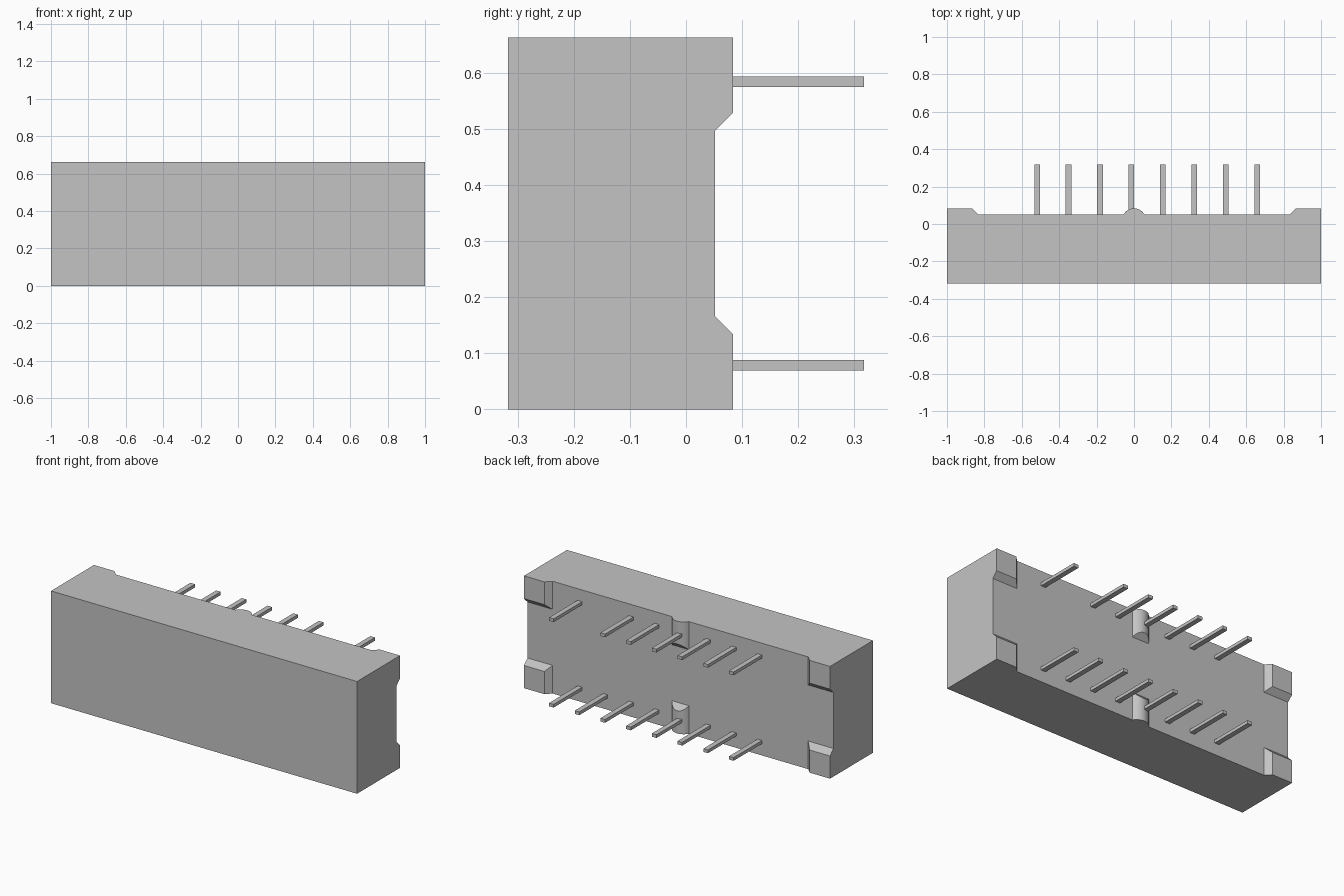
import bpy, bmesh, math
from mathutils import Matrix, Vector

cube = bpy.data.objects.get("Cube")
if cube:
    bpy.data.objects.remove(cube, do_unlink=True)

HEIGHT, FRONT, WALL, FOOT, TIP = 0.663, -0.317, 0.052, 0.084, 0.317
MID = HEIGHT / 2
RISE = FOOT - WALL      # standoff height, also the 45 degree chamfer
REACH = 0.166           # standoff length up or down the wall

grey = bpy.data.materials.new("Light grey")
grey.use_nodes = True
colour = (0.55, 0.55, 0.55, 1)
grey.diffuse_color = colour
grey.node_tree.nodes["Principled BSDF"].inputs["Base Color"].default_value = colour


def finish(name, bm, mirror=None):
    """Make an object centred at mid height, optionally mirrored."""
    bmesh.ops.recalc_face_normals(bm, faces=bm.faces)
    bmesh.ops.translate(bm, verts=bm.verts, vec=(0, 0, -MID))
    mesh = bpy.data.meshes.new(name)
    bm.to_mesh(mesh)
    bm.free()
    mesh.materials.append(grey)
    obj = bpy.data.objects.new(name, mesh)
    obj.location.z = MID
    bpy.context.collection.objects.link(obj)
    if mirror:
        mod = obj.modifiers.new("Mirror", "MIRROR")
        mod.use_axis = mirror
        mod.use_mirror_merge = False
    return obj


def add_box(bm, low, high):
    low, high = Vector(low), Vector(high)
    matrix = Matrix.Translation((low + high) / 2) @ Matrix.Diagonal((*(high - low), 1))
    return bmesh.ops.create_cube(bm, size=1, matrix=matrix)["verts"]


# Housing block
bm = bmesh.new()
add_box(bm, (-1, FRONT, 0), (1, WALL, HEIGHT))
finish("housing", bm)

# Corner standoffs, chamfered on the two inner sides
bm = bmesh.new()
for v in add_box(bm, (0.835, WALL, 0), (1, FOOT, REACH)):
    if v.co.y > WALL + 0.01:
        if v.co.x < 0.9:
            v.co.x += RISE
        if v.co.z > 0.1:
            v.co.z -= RISE
finish("corner_standoffs", bm, (True, False, True))

# Rounded centre standoffs with a sloping inner end
bm = bmesh.new()
half_width = 0.055
radius = (half_width ** 2 + RISE ** 2) / (2 * RISE)
sweep = math.asin(half_width / radius)
outer, inner = [], []
for i in range(17):
    a = sweep * (i / 8 - 1)
    x, y = radius * math.sin(a), FOOT - radius * (1 - math.cos(a))
    outer.append(bm.verts.new((x, y, 0)))
    inner.append(bm.verts.new((x, y, REACH - (y - WALL))))
bm.faces.new(outer)
bm.faces.new(inner)
for i in range(17):
    j = (i + 1) % 17
    bm.faces.new((outer[i], outer[j], inner[j], inner[i]))
bump = finish("centre_standoffs", bm, (False, False, True))
bpy.ops.object.select_all(action="DESELECT")
bump.select_set(True)
bpy.context.view_layer.objects.active = bump
bpy.ops.object.shade_smooth_by_angle(angle=math.radians(30))

# Two rows of pins; the upper row leaves out one keyed position
for name, z, missing in (("lower_pins", 0.079, None), ("upper_pins", 0.584, 6)):
    bm = bmesh.new()
    for i in range(8):
        if i != missing:
            x = -0.518 + 0.168 * i
            add_box(bm, (x - 0.015, WALL, z - 0.0095), (x + 0.015, TIP, z + 0.0095))
    finish(name, bm)
